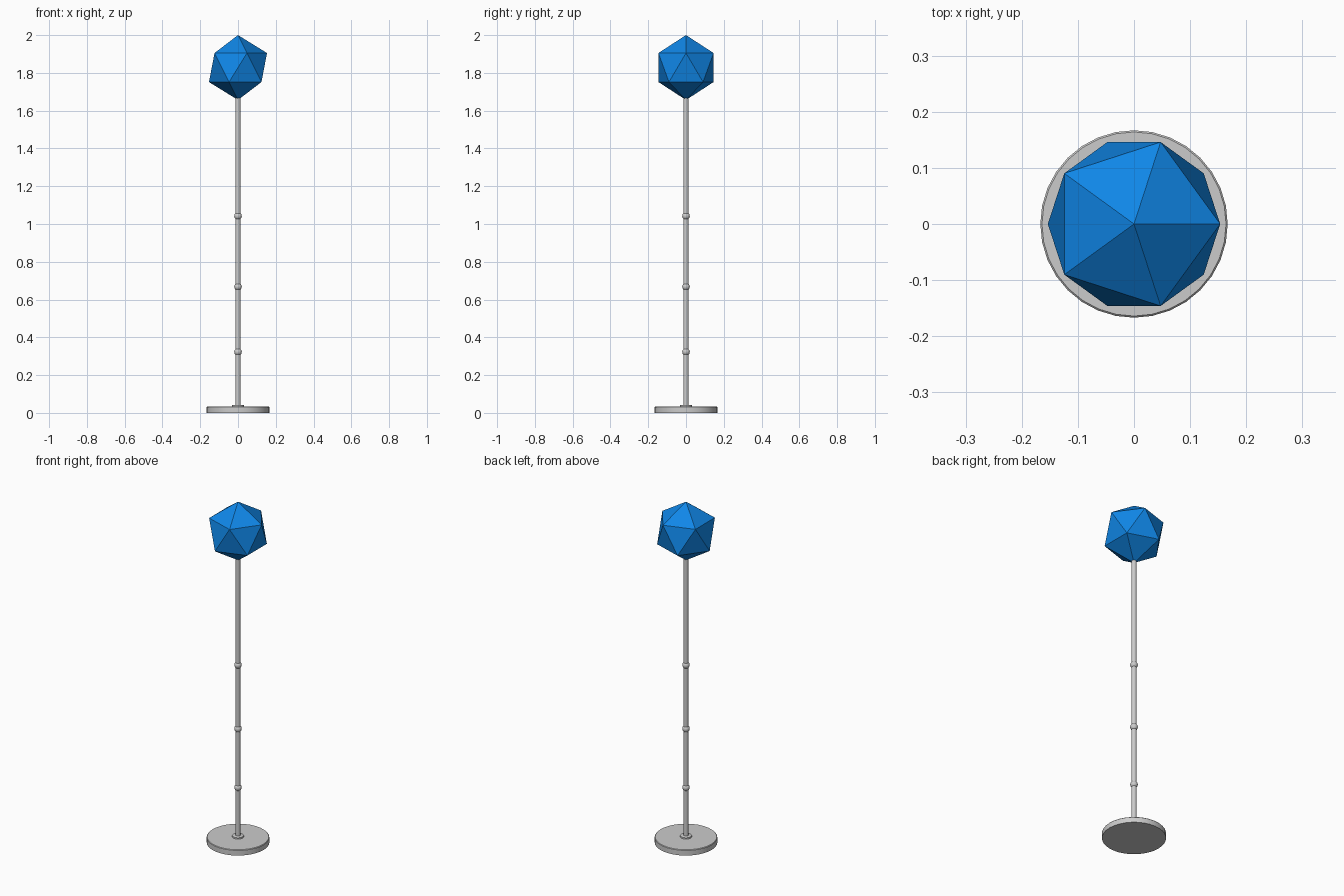
import bpy, bmesh, math

if "Cube" in bpy.data.objects:
    bpy.data.objects.remove(bpy.data.objects["Cube"])


def lathe(name, profile, sides):
    """Spin a (radius, z) profile around the z axis into a closed solid."""
    bm = bmesh.new()
    rings = []
    for r, z in profile:
        rings.append([bm.verts.new((r * math.cos(2 * math.pi * i / sides),
                                    r * math.sin(2 * math.pi * i / sides), z))
                      for i in range(sides)])
    for a, b in zip(rings, rings[1:]):
        for i in range(sides):
            j = (i + 1) % sides
            bm.faces.new((a[i], a[j], b[j], b[i]))
    bm.faces.new(rings[0][::-1])
    bm.faces.new(rings[-1])
    mesh = bpy.data.meshes.new(name)
    bm.to_mesh(mesh)
    bm.free()
    obj = bpy.data.objects.new(name, mesh)
    bpy.context.collection.objects.link(obj)
    bpy.ops.object.select_all(action='DESELECT')
    obj.select_set(True)
    bpy.context.view_layer.objects.active = obj
    bpy.ops.object.shade_smooth_by_angle(angle=math.radians(35))
    return obj


# Round foot with a softened upper edge, and the collar on it
lathe("base_disc", [(0.167, 0), (0.167, 0.03), (0.164, 0.033)], 32)
lathe("base_collar", [(0.031, 0.03), (0.031, 0.041), (0.028, 0.043)], 24)

# Pole
lathe("pole", [(0.0135, 0.03), (0.0135, 1.68)], 24)

# Rounded joints along the pole
for n, z in enumerate((0.323, 0.668, 1.042)):
    arc = [math.radians(a) for a in range(-75, 76, 15)]
    lathe(f"pole_joint_{n + 1}",
          [(0.02 * math.cos(a), z + 0.02 * math.sin(a)) for a in arc], 24)

# Faceted lamp head
R = 0.1717
bpy.ops.mesh.primitive_ico_sphere_add(subdivisions=1, radius=R, location=(0, 0, 2 - R))
head = bpy.context.object
head.name = "faceted_head"
blue = bpy.data.materials.new("blue")
blue.diffuse_color = (0.005, 0.24, 0.8, 1)
blue.use_nodes = True
blue.node_tree.nodes["Principled BSDF"].inputs["Base Color"].default_value = blue.diffuse_color
head.data.materials.append(blue)
